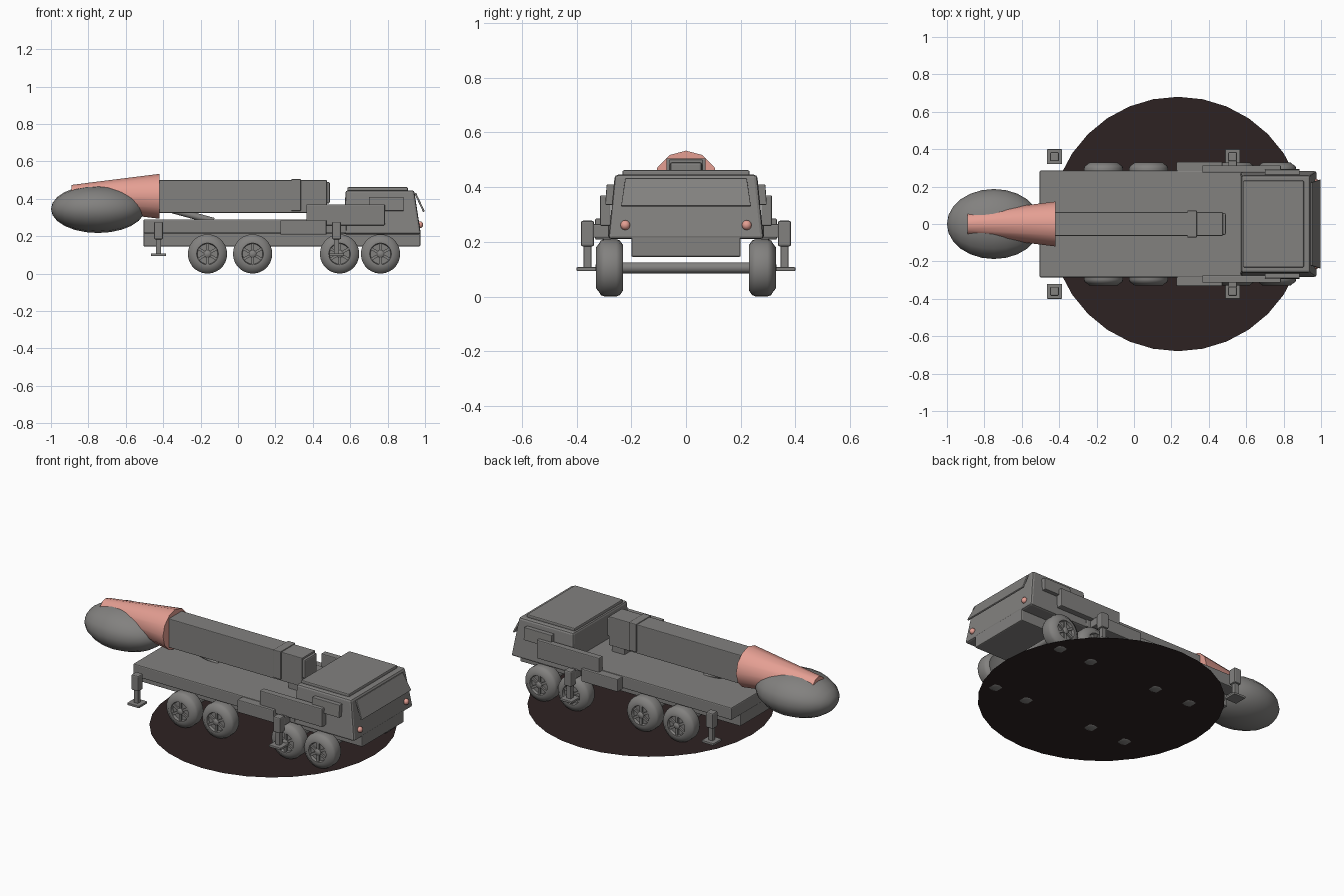
import bpy, bmesh, math
from mathutils import Matrix, Vector

if "Cube" in bpy.data.objects:
    bpy.data.objects.remove(bpy.data.objects["Cube"])


def material(name, rgb):
    m = bpy.data.materials.new(name)
    m.diffuse_color = (*rgb, 1)
    m.use_nodes = True
    m.node_tree.nodes["Principled BSDF"].inputs["Base Color"].default_value = m.diffuse_color
    return m


GREY = material("body grey", (0.225, 0.22, 0.213))
PINK = material("soft pink", (0.78, 0.345, 0.29))
DARK = material("dark brown", (0.027, 0.016, 0.016))


def finish(bm, name, mat, bevel=0.0, smooth=False):
    bmesh.ops.recalc_face_normals(bm, faces=bm.faces)
    me = bpy.data.meshes.new(name)
    bm.to_mesh(me)
    bm.free()
    me.materials.append(mat)
    ob = bpy.data.objects.new(name, me)
    bpy.context.collection.objects.link(ob)
    if bevel:
        mod = ob.modifiers.new("edge", 'BEVEL')
        mod.width, mod.segments = bevel, 2
    if smooth:
        bpy.ops.object.select_all(action='DESELECT')
        ob.select_set(True)
        bpy.context.view_layer.objects.active = ob
        bpy.ops.object.shade_smooth_by_angle(angle=math.radians(40))
    return ob


def frustum(name, low, high, z0, z1, mat=GREY, bevel=0.006):
    """Block with (x0, x1, y0, y1) outlines at the bottom and the top."""
    bm = bmesh.new()
    rings = []
    for (x0, x1, y0, y1), z in ((low, z0), (high, z1)):
        rings.append([bm.verts.new(p) for p in
                      ((x0, y0, z), (x1, y0, z), (x1, y1, z), (x0, y1, z))])
    a, b = rings
    bm.faces.new(a)
    bm.faces.new(b)
    for i in range(4):
        j = (i + 1) % 4
        bm.faces.new((a[i], a[j], b[j], b[i]))
    return finish(bm, name, mat, bevel)


def box(name, x0, x1, y0, y1, z0, z1, bevel=0.006):
    r = (x0, x1, y0, y1)
    return frustum(name, r, r, z0, z1, GREY, bevel)


def rod(name, p, q, r0, r1, seg=12, mat=GREY, smooth=True):
    p, q = Vector(p), Vector(q)
    d = q - p
    bm = bmesh.new()
    bmesh.ops.create_cone(bm, cap_ends=True, segments=seg, radius1=r0, radius2=r1, depth=d.length,
                          matrix=Matrix.Translation((p + q) / 2) @ d.to_track_quat('Z', 'Y').to_matrix().to_4x4())
    return finish(bm, name, mat, 0, smooth)


def ellipsoid(name, c, r, seg, rings, mat):
    bm = bmesh.new()
    # the poles lie along x
    bmesh.ops.create_uvsphere(bm, u_segments=seg, v_segments=rings, radius=1,
                              matrix=Matrix.Translation(c) @ Matrix.Diagonal((*r, 1)) @ Matrix.Rotation(math.pi / 2, 4, 'Y'))
    return finish(bm, name, mat, 0, True)


def lathe(name, profile, cx, cz, side, seg=28):
    """Spin a (y, radius) profile round a crosswise axle."""
    bm = bmesh.new()
    rings = []
    for y, r in profile:
        rings.append([bm.verts.new((cx + r * math.sin(2 * math.pi * i / seg), y * side,
                                    cz - r * math.cos(2 * math.pi * i / seg))) for i in range(seg)])
    for a, b in zip(rings, rings[1:]):
        for i in range(seg):
            j = (i + 1) % seg
            bm.faces.new((a[i], a[j], b[j], b[i]))
    bm.faces.new(rings[0])
    bm.faces.new(rings[-1])
    return finish(bm, name, GREY, 0, True)


# ground disc, just above the lowest point of the tyres
bm = bmesh.new()
bmesh.ops.create_circle(bm, cap_ends=True, segments=32, radius=0.68,
                        matrix=Matrix.Translation((0.235, 0, 0.0045)))
finish(bm, "ground_disc", DARK)

# chassis and deck
box("chassis_frame", -0.505, 0.975, -0.2, 0.2, 0.145, 0.222)
box("deck", -0.505, 0.58, -0.285, 0.285, 0.215, 0.29)

# cab with roof plate and tilted windscreen plate
frustum("cab", (0.565, 0.978, -0.284, 0.284), (0.575, 0.942, -0.26, 0.26), 0.21, 0.445, bevel=0.012)
box("roof_plate", 0.585, 0.908, -0.232, 0.232, 0.44, 0.462)
bm = bmesh.new()
outline = [(0.943, 0.222, 0.428), (0.943, -0.222, 0.428), (0.99, -0.237, 0.328), (0.99, 0.237, 0.328)]
front = bm.faces.new([bm.verts.new(p) for p in outline])
back = bmesh.ops.extrude_face_region(bm, geom=[front])
for v in back["geom"]:
    if isinstance(v, bmesh.types.BMVert):
        v.co += Vector((0.009, 0, 0.004))
finish(bm, "windscreen_plate", GREY, 0.002)

# boom, collar, end cap, pivot and lift ram
box("boom", -0.45, 0.475, -0.063, 0.063, 0.325, 0.5, 0.004)
box("boom_collar", 0.285, 0.336, -0.072, 0.072, 0.335, 0.505, 0.004)
box("boom_end_cap", 0.468, 0.491, -0.058, 0.058, 0.375, 0.49, 0.008)
box("boom_pivot", 0.375, 0.46, -0.055, 0.055, 0.28, 0.34)
rod("lift_ram", (-0.35, 0, 0.34), (-0.13, 0, 0.28), 0.018, 0.018)

# tapering sleeve and rounded pod at the boom tip
rod("boom_sleeve", (-0.42, 0, 0.413), (-0.89, 0, 0.413), 0.12, 0.061, 12, PINK)
ellipsoid("tip_pod", (-0.749, 0, 0.345), (0.251, 0.187, 0.128), 16, 12, GREY)

for side in (-1, 1):
    tag = "near" if side < 0 else "far"

    def side_box(name, x0, x1, y0, y1, z0, z1, bevel=0.005):
        ys = sorted((y0 * side, y1 * side))
        return box(f"{name}_{tag}", x0, x1, *ys, z0, z1, bevel)

    # side locker, side panel, cab window plate and lamp
    side_box("side_locker", 0.227, 0.473, 0.27, 0.332, 0.208, 0.285)
    side_box("side_panel", 0.365, 0.785, 0.275, 0.314, 0.258, 0.37)
    yb, yt = 0.305 * side, 0.29 * side
    frustum(f"window_plate_{tag}",
            (0.7, 0.885, *sorted((0.262 * side, yb - 0.01 * side))),
            (0.7, 0.885, *sorted((0.255 * side, yt))), 0.335, 0.41, GREY, 0.003)
    ellipsoid(f"front_lamp_{tag}", (0.974, 0.222 * side, 0.261), (0.016, 0.018, 0.018), 12, 8, PINK)

    # stabiliser legs
    for end, x in (("rear", -0.425), ("front", 0.527)):
        y = 0.36
        n = f"stabiliser_{end}"
        side_box(n + "_sleeve", x - 0.024, x + 0.024, y - 0.024, y + 0.024, 0.183, 0.277, 0.007)
        side_box(n + "_leg", x - 0.014, x + 0.014, y - 0.014, y + 0.014, 0.1, 0.19, 0.003)
        side_box(n + "_foot", x - 0.04, x + 0.04, y - 0.04, y + 0.04, 0.093, 0.107, 0.003)
    side_box("stabiliser_bracket", 0.505, 0.55, 0.275, 0.34, 0.215, 0.265)

    # wheels: tyre with sunken rim, hub and spokes
    for k, x in enumerate((-0.163, 0.078, 0.543, 0.762)):
        cz = 0.105
        lathe(f"wheel_{tag}_{k}", [(0.235, 0.06), (0.23, 0.083), (0.242, 0.1), (0.255, 0.105), (0.298, 0.105),
                                   (0.311, 0.1), (0.318, 0.088), (0.328, 0.076), (0.328, 0.058),
                                   (0.312, 0.054)], x, cz, side)
        lathe(f"hub_{tag}_{k}", [(0.3, 0.02), (0.324, 0.02), (0.33, 0.012)], x, cz, side, 12)
        bm = bmesh.new()
        for s in range(6):
            bmesh.ops.create_cube(bm, size=1, matrix=Matrix.Translation((x, 0.316 * side, cz))
                                  @ Matrix.Rotation(s * math.pi / 3, 4, 'Y')
                                  @ Matrix.Translation((0, 0, 0.036)) @ Matrix.Diagonal((0.014, 0.014, 0.046, 1)))
        finish(bm, f"spokes_{tag}_{k}", GREY)

# axles
for k, x in enumerate((-0.163, 0.078, 0.543, 0.762)):
    rod(f"axle_{k}", (x, -0.24, 0.105), (x, 0.24, 0.105), 0.02, 0.02)
